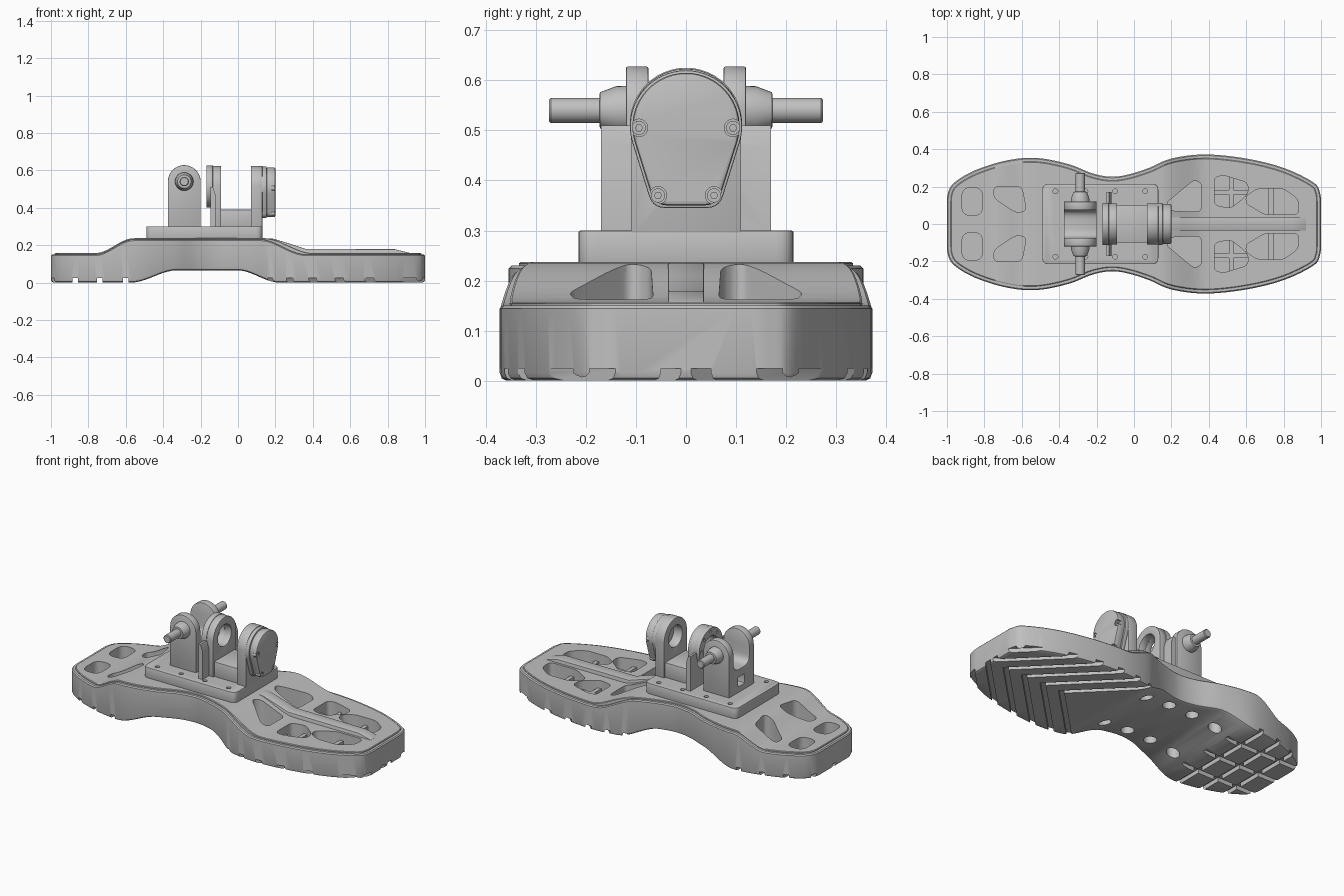
import bpy, bmesh
from math import sin, cos, pi, radians
from mathutils import Vector

if "Cube" in bpy.data.objects:
    bpy.data.objects.remove(bpy.data.objects["Cube"])

GREY = (0.53, 0.53, 0.53, 1)
metal = bpy.data.materials.new("plain_grey")
metal.use_nodes = True
metal.diffuse_color = GREY
metal.node_tree.nodes["Principled BSDF"].inputs["Base Color"].default_value = GREY


# ---------- helpers ----------
def make(name, bm):
    bmesh.ops.recalc_face_normals(bm, faces=bm.faces)
    if bm.calc_volume(signed=True) < 0:
        bmesh.ops.reverse_faces(bm, faces=bm.faces)
    mesh = bpy.data.meshes.new(name)
    bm.to_mesh(mesh)
    bm.free()
    obj = bpy.data.objects.new(name, mesh)
    bpy.context.scene.collection.objects.link(obj)
    return obj


def prism(name, polys, axis, a, b):
    """Extrude flat polygons along one axis into a single object."""
    place = {"x": lambda u, v, w: (w, u, v), "y": lambda u, v, w: (u, w, v),
             "z": lambda u, v, w: (u, v, w)}[axis]
    bm = bmesh.new()
    for poly in polys:
        low = [bm.verts.new(place(*p, a)) for p in poly]
        high = [bm.verts.new(place(*p, b)) for p in poly]
        bm.faces.new(low)
        bm.faces.new(high)
        n = len(poly)
        for i in range(n):
            j = (i + 1) % n
            bm.faces.new((low[i], low[j], high[j], high[i]))
    return make(name, bm)


def rect(u0, u1, v0, v1):
    return [(u0, v0), (u1, v0), (u1, v1), (u0, v1)]


def arc(u, v, r, start=0, end=360, n=32):
    full = end - start == 360
    angles = [radians(start + (end - start) * i / n) for i in range(n if full else n + 1)]
    return [(u + r * cos(t), v + r * sin(t)) for t in angles]


def rounded(poly, r):
    out = []
    for i, p in enumerate(poly):
        p = Vector(p)
        da, db = Vector(poly[i - 1]) - p, Vector(poly[(i + 1) % len(poly)]) - p
        d = min(r, da.length * 0.48, db.length * 0.48)
        a, b = p + da.normalized() * d, p + db.normalized() * d
        for k in range(6):
            t = k / 5
            out.append(tuple(a * (1 - t) ** 2 + p * 2 * t * (1 - t) + b * t * t))
    return out


def evaluated(obj):
    dg = bpy.context.evaluated_depsgraph_get()
    return bpy.data.meshes.new_from_object(obj.evaluated_get(dg))


def volume(mesh):
    bm = bmesh.new()
    bm.from_mesh(mesh)
    v = bm.calc_volume(signed=True)
    bm.free()
    return v


def cut(obj, cutter, keep=False):
    """Subtract the cutter, accepting the first solver with a sound result."""
    cutter.hide_render = True
    before = volume(obj.data)
    mod = obj.modifiers.new("cut", "BOOLEAN")
    mod.operation, mod.object = "DIFFERENCE", cutter
    result = obj.data
    for solver in ("MANIFOLD", "EXACT", "FLOAT"):
        mod.solver = solver
        trial = evaluated(obj)
        if 0.3 * before < volume(trial) < before * 0.99999:
            result = trial
            break
    obj.modifiers.clear()
    obj.data = result
    if not keep:
        bpy.data.objects.remove(cutter)


def finish(obj, bevel=0):
    if bevel:
        mod = obj.modifiers.new("bevel", "BEVEL")
        mod.width, mod.segments = bevel, 2
        mod.limit_method, mod.angle_limit = "ANGLE", radians(40)
        result = evaluated(obj)
        obj.modifiers.clear()
        obj.data = result
    obj.data.materials.clear()
    obj.data.materials.append(metal)
    obj.data.shade_smooth()
    obj.data.set_sharp_from_angle(angle=radians(30))
    return obj


def smooth(a, b, x):
    t = min(max((x - a) / (b - a), 0), 1)
    return t * t * (3 - 2 * t)


# ---------- sole outline and height profiles ----------
KEYS = [(1, 0.1), (0.995, 0.165), (0.96, 0.222), (0.8, 0.3), (0.6, 0.35), (0.38, 0.372),
        (0.2, 0.35), (0.08, 0.3), (-0.03, 0.265), (-0.12, 0.253), (-0.22, 0.27), (-0.35, 0.32),
        (-0.52, 0.353), (-0.68, 0.34), (-0.85, 0.287), (-0.96, 0.222), (-0.995, 0.165), (-1, 0.1)]


def spline(keys, steps=6):
    k = [Vector(p) for p in keys]
    k = [k[0]] + k + [k[-1]]
    out = []
    for i in range(1, len(k) - 2):
        a, b, c, d = k[i - 1:i + 3]
        for s in range(steps):
            t = s / steps
            out.append(0.5 * (2 * b + (c - a) * t + (2 * a - 5 * b + 4 * c - d) * t * t
                              + (3 * b - a - 3 * c + d) * t ** 3))
    return out + [k[-1]]


HALF = spline(KEYS)


def inset(d):
    out = []
    for i, p in enumerate(HALF):
        t = HALF[min(i + 1, len(HALF) - 1)] - HALF[max(i - 1, 0)]
        out.append(p + Vector((-t.y, t.x)).normalized() * d)
    return out


def bottom(x):
    return 0.065 * smooth(-0.57, -0.33, x) * (1 - smooth(0, 0.22, x))


def top(x):
    return 0.15 + 0.08 * smooth(-0.76, -0.56, x) * (1 - smooth(0.12, 0.36, x))


def plate_top(x):
    return 0.157 + 0.08 * smooth(-0.76, -0.56, x) * (1 - smooth(0.14, 0.4, x))


def loft(name, rings):
    """Stack inset outlines whose height follows x, closed by strips across."""
    bm = bmesh.new()
    loops = []
    for d, height in rings:
        pts = inset(d)
        both = [(p.x, p.y) for p in pts] + [(p.x, -p.y) for p in reversed(pts)]
        loops.append([bm.verts.new((x, y, height(x))) for x, y in both])
    n = len(loops[0])
    for a, b in zip(loops, loops[1:]):
        for i in range(n):
            j = (i + 1) % n
            bm.faces.new((a[i], a[j], b[j], b[i]))
    for cap in (loops[0], loops[-1]):
        for i in range(n // 2 - 1):
            bm.faces.new((cap[i], cap[i + 1], cap[n - 2 - i], cap[n - 1 - i]))
    return make(name, bm)


sole = loft("sole", [(0.014, bottom), (0.004, lambda x: bottom(x) + 0.005),
                     (0, lambda x: bottom(x) + 0.016), (0, lambda x: top(x) - 0.006),
                     (0.006, top)])
top_plate = loft("top_plate", [(0.02, lambda x: plate_top(x) - 0.03),
                               (0.02, lambda x: plate_top(x) - 0.003), (0.024, plate_top)])

# ---------- lightening pockets, mirrored across the centre ----------
POCKETS = [([(0.17, 0.11), (0.32, 0.235), (0.36, 0.22), (0.36, 0.065), (0.2, 0.07)], 0.03),
           ([(0.43, 0.1), (0.43, 0.25), (0.48, 0.26), (0.61, 0.22), (0.61, 0.16), (0.52, 0.085)], 0.03),
           ([(0.6, 0.15), (0.66, 0.19), (0.8, 0.19), (0.88, 0.13), (0.88, 0.05), (0.7, 0.05), (0.6, 0.11)], 0.03),
           (rect(-0.92, -0.81, 0.045, 0.195), 0.05),
           ([(-0.75, 0.2), (-0.6, 0.2), (-0.575, 0.07), (-0.63, 0.06), (-0.75, 0.14)], 0.03)]
shapes = [[(x, s * y) for x, y in rounded(p, r)] for p, r in POCKETS for s in (1, -1)]
pockets = prism("pocket_cutter", shapes, "z", 0.07, 0.4)
cut(top_plate, pockets, keep=True)
cut(sole, pockets)

# ---------- tread grooves and underside holes ----------
W = 0.015
cut(sole, prism("heel_cross_grooves", [rect(x - W, x + W, -0.5, 0.5) for x in (-0.87, -0.74, -0.6)],
                "z", -0.02, 0.025))
cut(sole, prism("heel_long_grooves", [rect(-1.1, -0.5, y - W, y + W) for y in (-0.18, 0, 0.18)],
                "z", -0.02, 0.0245))
chevrons = []
for i in range(6):
    x = 1.18 - 0.13 * i
    chevrons.append([(x, 0), (x - 0.4, 0.4), (x - 0.44, 0.4), (x - 0.04, 0),
                     (x - 0.44, -0.4), (x - 0.4, -0.4)])
cut(sole, prism("toe_chevron_grooves", chevrons, "z", -0.02, 0.024))
BOLTS = [(x, y) for x in (-0.42, -0.26, -0.1, 0.06) for y in (-0.175, 0.175)]
cut(sole, prism("underside_holes", [arc(x, y, 0.036) for x, y in BOLTS], "z", -0.02, 0.15))
finish(sole)
finish(top_plate)

# ---------- ribs ----------
finish(prism("centre_rib", [[(0.13, 0.1), (0.13, 0.236), (0.19, 0.234), (0.27, 0.21), (0.36, 0.18),
                             (0.84, 0.178), (0.92, 0.158), (0.92, 0.1)]], "y", -0.036, 0.036), 0.003)
for side, s in (("left", 1), ("right", -1)):
    y = s * 0.17
    finish(prism("pocket_ribs_" + side, [rect(0.425, 0.615, y - 0.012, y + 0.012),
                                         rect(0.508, 0.532, y - 0.1, y + 0.1),
                                         rect(0.72, 0.745, s * 0.12 - 0.08, s * 0.12 + 0.08)],
                 "z", 0.06, 0.11))

# ---------- base plate ----------
base = prism("base_plate", [rounded(rect(-0.49, 0.13, -0.215, 0.215), 0.035)], "z", 0.225, 0.3)
finish(base, 0.004)
cut(base, prism("bolt_holes", [arc(x, y, 0.013, n=16) for x, y in BOLTS], "z", 0.25, 0.35))
finish(base)

# ---------- clevis with its pins ----------
PX, PZ = -0.2875, 0.54
clevis = prism("clevis", [[(-0.375, 0.29), (-0.2, 0.29)] + arc(PX, PZ, 0.0875, 0, 180)], "y", -0.12, 0.12)
cut(clevis, prism("slot", [rounded(rect(-0.075, 0.075, 0.44, 0.8), 0.05)], "x", -0.5, -0.1))
cut(clevis, prism("window", [rect(-0.03, 0.03, 0.335, 0.39)], "x", -0.5, -0.1))
finish(clevis, 0.004)
for side, s in (("left", 1), ("right", -1)):
    bm = bmesh.new()
    rings = []
    for r, y in ((0.05, 0.1), (0.048, 0.14), (0.036, 0.172), (0.025, 0.173), (0.025, 0.27), (0.021, 0.274)):
        rings.append([bm.verts.new((u, s * y, v)) for u, v in arc(PX, PZ, r)])
    for a, b in zip(rings, rings[1:]):
        for i in range(len(a)):
            j = (i + 1) % len(a)
            bm.faces.new((a[i], a[j], b[j], b[i]))
    bm.faces.new(rings[0])
    bm.faces.new(rings[-1])
    finish(make("pin_" + side, bm))

# ---------- bearing bracket ----------
CZ, R = 0.513, 0.11
finish(prism("saddle", [rect(-0.13, 0.12, -0.1, 0.1)], "z", 0.29, 0.39), 0.004)
LUG = [(-R, 0.29), (R, 0.29)] + arc(0, CZ, R, 0, 180)
for name, shape, x0, x1 in (("inner_lug", LUG, -0.135, -0.09), ("outer_lug", LUG, 0.07, 0.13),
                            ("bearing_cap", arc(0, CZ, R + 0.002, n=48), -0.168, -0.135)):
    part = prism(name, [shape], "x", x0, x1)
    cut(part, prism("bore", [arc(0, CZ, 0.065)], "x", x0 - 0.1, x1 + 0.1))
    if name == "bearing_cap":
        ring = [arc(0.09 * cos(k * pi / 4), CZ + 0.09 * sin(k * pi / 4), 0.009, n=10) for k in range(8)]
        cut(part, prism("cap_screw_holes", ring, "x", x0 - 0.1, x0 + 0.015))
    finish(part, 0.002)

# wide wing beside the inner lug, thinned toward its top
wing = prism("bracket_wing", [[(-0.148, 0.29), (-0.12, 0.29), (-0.12, 0.47), (-0.134, 0.51), (-0.148, 0.51)]],
             "y", -0.17, 0.17)
cut(wing, prism("bore", [arc(0, CZ, 0.065)], "x", -0.3, 0))
finish(wing)

# ---------- end cover with screws ----------


def teardrop(d):
    foot = rounded([(-0.11, 0.48), (-0.066 + d, 0.345 + d), (0.066 - d, 0.345 + d), (0.11, 0.48)], 0.025)
    return foot[6:18] + arc(0, 0.508, 0.112 - d, -18, 198)


finish(prism("cover_gasket", [teardrop(0)], "x", 0.128, 0.152), 0.003)
cover = prism("end_cover", [teardrop(0.005)], "x", 0.152, 0.2)
finish(cover, 0.007)
SCREWS = [(s * y, z) for y, z in ((0.094, 0.505), (0.056, 0.37)) for s in (1, -1)]
cut(cover, prism("screw_seats", [arc(y, z, 0.0175, n=20) for y, z in SCREWS], "x", 0.18, 0.3))
finish(cover)
screws = prism("cover_screws", [arc(y, z, 0.014, n=20) for y, z in SCREWS], "x", 0.17, 0.196)
cut(screws, prism("hex_sockets", [arc(y, z, 0.007, n=6) for y, z in SCREWS], "x", 0.186, 0.3))
finish(screws)
